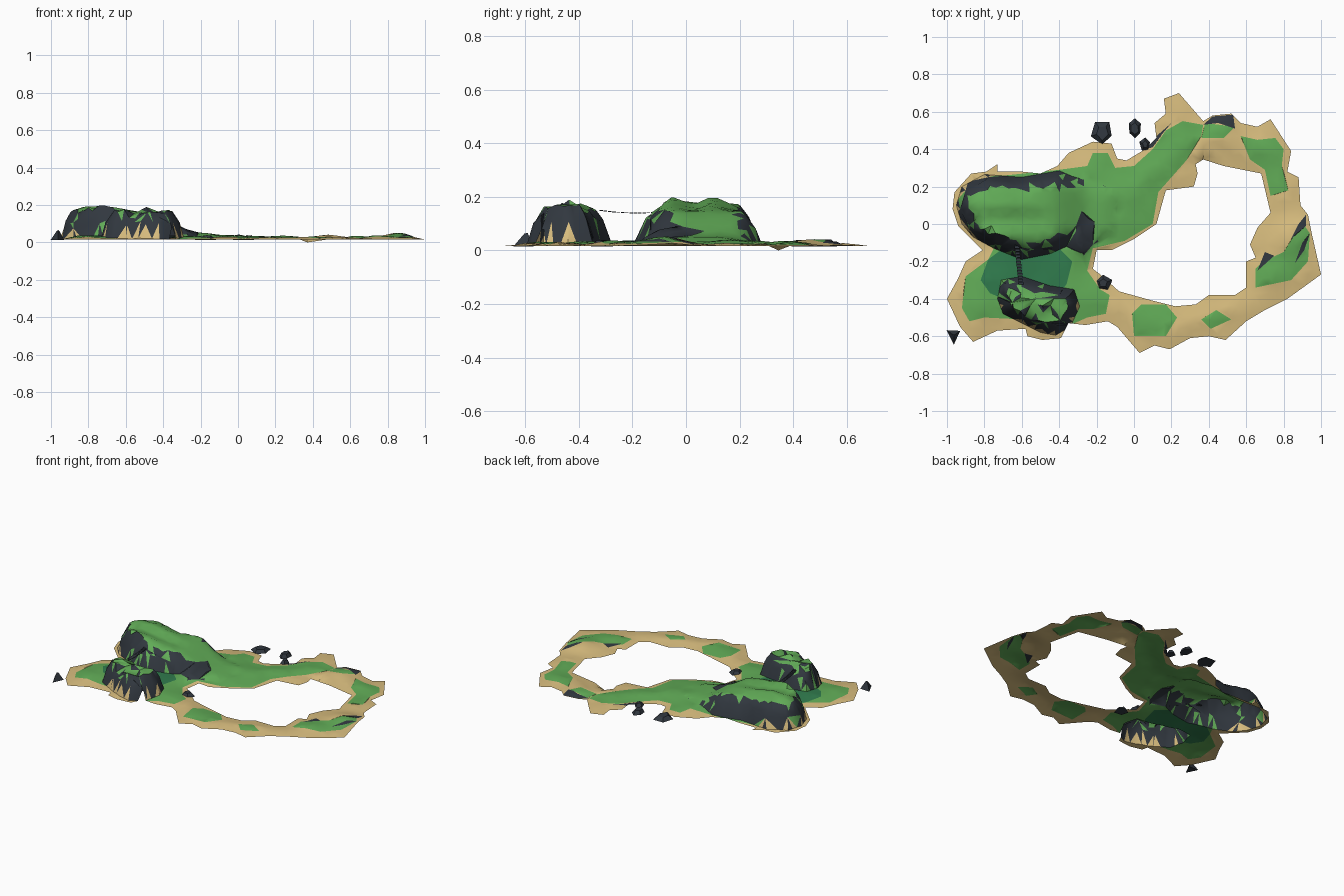
import bpy, bmesh, math, random
from mathutils import Vector, noise
from mathutils.geometry import delaunay_2d_cdt

if "Cube" in bpy.data.objects:
    bpy.data.objects.remove(bpy.data.objects["Cube"])
random.seed(4)


def material(name, rgb):
    m = bpy.data.materials.new(name)
    m.diffuse_color = (*rgb, 1)
    m.use_nodes = True
    m.node_tree.nodes["Principled BSDF"].inputs["Base Color"].default_value = m.diffuse_color
    return m


SAND, GRASS, ROCK, MOSS = range(4)
MATS = [material("sand", (.69, .51, .21)), material("grass", (.12, .41, .095)),
        material("dark_rock", (.031, .039, .05)), material("deep_green", (.03, .2, .075))]

# Shoreline and lagoon outlines
SHORE = [(1, -.27), (.95, -.05), (.93, .05), (.89, .1), (.88, .25), (.82, .28), (.84, .39), (.73, .56),
         (.66, .52), (.57, .54), (.52, .59), (.42, .58), (.37, .55), (.24, .7), (.16, .67), (.17, .59),
         (.11, .54), (.12, .46), (.06, .4), (-.04, .34), (-.09, .35), (-.12, .43), (-.22, .44), (-.35, .38),
         (-.41, .31), (-.5, .27), (-.6, .28), (-.73, .28), (-.73, .32), (-.79, .28), (-.87, .27), (-.96, .17),
         (-.97, .08), (-.94, -.01), (-.88, -.07), (-.81, -.14), (-.9, -.2), (-.94, -.29), (-1, -.4),
         (-.93, -.55), (-.86, -.63), (-.73, -.57), (-.58, -.56), (-.57, -.6), (-.49, -.62), (-.39, -.61),
         (-.35, -.53), (-.26, -.54), (-.14, -.52), (-.09, -.55), (.03, -.69), (.11, -.65), (.19, -.67),
         (.3, -.61), (.4, -.6), (.49, -.62), (.6, -.52), (.7, -.46), (.82, -.4)]
LAGOON = [(-.2, -.14), (-.12, -.14), (0, -.08), (.12, 0), (.17, .18), (.32, .2), (.34, .27), (.33, .32),
          (.37, .345), (.48, .31), (.58, .29), (.68, .27), (.73, .06), (.66, -.02), (.62, -.11), (.65, -.18),
          (.6, -.2), (.6, -.34), (.54, -.38), (.4, -.38), (.33, -.43), (.22, -.44), (.1, -.41), (-.08, -.36),
          (-.18, -.27), (-.22, -.24)]
# Hill footprints
NORTH_HILL = [(-.95, .1), (-.92, 0), (-.86, -.07), (-.75, -.13), (-.6, -.19), (-.45, -.16), (-.36, -.12),
              (-.27, -.17), (-.22, -.11), (-.1, -.05), (-.08, .18), (-.33, .255), (-.4, .285), (-.6, .25),
              (-.8, .265), (-.92, .2)]
SOUTH_HILL = [(-.73, -.4), (-.71, -.3), (-.6, -.28), (-.45, -.33), (-.32, -.35), (-.29, -.44), (-.34, -.55),
              (-.42, -.595), (-.5, -.58), (-.6, -.53), (-.7, -.48)]
# Colour patches
GREENS = [[(.37, .53), (.36, .47), (.28, .34), (.13, .17), (.1, 0), (-.05, -.09), (-.22, -.13), (-.25, -.25),
           (-.18, -.35), (-.13, -.38), (-.15, -.48), (-.25, -.5), (-.34, -.54), (-.6, -.51), (-.8, -.5),
           (-.88, -.52), (-.92, -.45), (-.9, -.28), (-.78, -.19), (-.74, -.11), (-.88, -.03), (-.93, .08),
           (-.9, .18), (-.78, .25), (-.4, .29), (-.25, .31), (-.22, .38), (-.14, .38), (-.1, .3), (0, .31),
           (.1, .4), (.17, .5), (.26, .55)],
          [(.38, .54), (.36, .46), (.48, .46), (.54, .52)],
          [(.57, .47), (.66, .45), (.755, .46), (.8, .4), (.79, .31), (.825, .18), (.73, .15), (.7, .29), (.62, .345)],
          [(.65, -.34), (.65, -.24), (.69, -.2), (.8, -.15), (.9, .01), (.94, -.05), (.93, -.2), (.84, -.3)],
          [(-.01, -.48), (.04, -.43), (.17, -.43), (.23, -.5), (.17, -.6), (0, -.6)],
          [(.36, -.51), (.44, -.46), (.52, -.51), (.41, -.56)]]
POOL = [(-.78, -.19), (-.82, -.3), (-.77, -.37), (-.65, -.42), (-.4, -.38), (-.36, -.32), (-.33, -.2), (-.4, -.13),
        (-.7, -.13)]
OUTCROPS = [[(.37, .53), (.45, .54), (.54, .51), (.53, .585), (.42, .575)],
            [(.06, .4), (.1, .41), (.15, .48), (.2, .54), (.12, .47)],
            [(.84, -.08), (.92, -.01), (.92, .05), (.88, .0)], [(.86, -.21), (.91, -.14), (.94, -.05), (.9, -.1)],
            [(.66, -.25), (.7, -.15), (.75, -.17)],
            [(-.36, -.12), (-.27, -.16), (-.22, -.11), (-.21, .01), (-.28, .07), (-.31, -.01)]]


def inside(p, poly):
    hit = False
    for (ax, ay), (bx, by) in zip(poly, poly[1:] + poly[:1]):
        if (ay > p[1]) != (by > p[1]) and p[0] < (bx - ax) * (p[1] - ay) / (by - ay) + ax:
            hit = not hit
    return hit


def edge_distance(p, poly):
    best = 9
    for (ax, ay), (bx, by) in zip(poly, poly[1:] + poly[:1]):
        dx, dy = bx - ax, by - ay
        t = max(0, min(1, ((p[0] - ax) * dx + (p[1] - ay) * dy) / (dx * dx + dy * dy)))
        best = min(best, math.hypot(ax + t * dx - p[0], ay + t * dy - p[1]))
    return best


def ramp(x, stops):
    for (a, u), (b, v) in zip(stops, stops[1:]):
        if x <= b:
            return u + (v - u) * max(0, (x - a) / (b - a))
    return stops[-1][1]


def height(p):
    """Low beach rising inland, with two cliff-sided hills."""
    shore = min(edge_distance(p, SHORE), edge_distance(p, LAGOON))
    bump = noise.noise(Vector((p[0] * 9, p[1] * 9, 2)))
    z = .016 + min(1, shore / .13) * (.018 + .009 * bump)
    z += .025 * math.exp(-((p[0] - .88) ** 2 + (p[1] + .07) ** 2) / .006)
    z += .014 * math.exp(-((p[0] - .47) ** 2 + (p[1] - .54) ** 2) / .006)
    z += .02 * math.exp(-((p[0] + .27) ** 2 + (p[1] + .1) ** 2) / .004)
    if math.hypot(p[0] - .37, p[1] - .345) < .01:
        z = 0
    for hill in (NORTH_HILL, SOUTH_HILL):
        if inside(p, hill):
            d = edge_distance(p, hill)
            if hill is NORTH_HILL:
                top = ramp(p[0], [(-.95, .17), (-.85, .182), (-.72, .187), (-.6, .165), (-.42, .145),
                                  (-.35, .11), (-.25, .056), (-.1, .045)])
                top += .012 * math.cos((p[1] - .1) * 42) * min(1, max(0, (-.4 - p[0]) * 5))
            else:
                ragged = noise.noise(Vector((p[0] * 22, p[1] * 22, 5)))
                top = .152 + .025 * ragged + .018 * math.exp(-(p[1] + .43) ** 2 / .004)
            t = min(1, max(0, d / (.07 if hill is NORTH_HILL else .055))) ** .6
            z += (max(top, z) - z) * t
    return z


# Gather points and constraint edges for the triangulated ground
points, edges = [], []


def densify(poly, step):
    out = []
    for (ax, ay), (bx, by) in zip(poly, poly[1:] + poly[:1]):
        n = max(1, round(math.hypot(bx - ax, by - ay) / step))
        out += [(ax + (bx - ax) * i / n, ay + (by - ay) * i / n) for i in range(n)]
    return out


def add_loop(poly, step):
    ring = densify(poly, step)
    s = len(points)
    points.extend(ring)
    edges.extend((s + i, s + (i + 1) % len(ring)) for i in range(len(ring)))


for poly in [SHORE, LAGOON]:
    add_loop(poly, 9)
for poly in GREENS + OUTCROPS + [POOL]:
    add_loop(poly, .12)
for hill in (NORTH_HILL, SOUTH_HILL):
    add_loop(hill, .034)
    ring = densify(hill, .035)
    for inset in ((.035, .072) if hill is NORTH_HILL else (.025, .055)):          # ragged cliff rings
        for i, p in enumerate(ring):
            a, b = Vector(ring[i - 1]), Vector(ring[(i + 1) % len(ring)])
            t = (b - a).normalized()
            k = inset * random.uniform(.7, 1.2)
            q = [(p[0] + s * t.y * k, p[1] - s * t.x * k) for s in (1, -1)]
            q = q[0] if inside(q[0], hill) else q[1]
            if inside(q, hill):
                points.append(q)
for i in range(-25, 26):
    for j in range(-18, 19):
        p = (i * .04 + random.uniform(-.012, .012), j * .04 + random.uniform(-.012, .012))
        in_cliff = any(inside(p, h) and edge_distance(p, h) < .08 and p[0] < -.2 for h in (NORTH_HILL, SOUTH_HILL))
        if inside(p, SHORE) and not inside(p, LAGOON) and not in_cliff:
            points.append(p)
verts, _, tris, *_ = delaunay_2d_cdt([Vector(p) for p in points], edges, [], 0, 1e-4)


def make_object(name, bm, mats, smooth=0):
    me = bpy.data.meshes.new(name)
    bm.to_mesh(me)
    bm.free()
    for m in mats:
        me.materials.append(m)
    ob = bpy.data.objects.new(name, me)
    bpy.context.collection.objects.link(ob)
    if smooth:
        bpy.context.view_layer.objects.active = ob
        ob.select_set(True)
        bpy.ops.object.shade_smooth_by_angle(angle=math.radians(smooth))
        ob.select_set(False)


# Island ground: colour by patch, cliffs by slope
bm = bmesh.new()
bv = [bm.verts.new((v.x, v.y, height(v))) for v in verts]
for tri in tris:
    c = sum((verts[i] for i in tri), Vector((0, 0))) / 3
    if not inside(c, SHORE) or inside(c, LAGOON):
        continue
    f = bm.faces.new([bv[i] for i in tri])
    f.normal_update()
    if f.normal.z < 0:
        f.normal_flip()
    on_hill = inside(c, NORTH_HILL) or inside(c, SOUTH_HILL)
    f.material_index = GRASS if any(inside(c, g) for g in GREENS) else SAND
    if inside(c, POOL) and not on_hill:
        f.material_index = MOSS
    if any(inside(c, o) for o in OUTCROPS):
        f.material_index = ROCK
    if on_hill and f.normal.z < .8:
        feet = sum(v.co.z < .05 for v in f.verts)
        spike = feet == 2 and (c.y < -.42 or c.x < -.75) and random.random() < .7
        f.material_index = SAND if spike else GRASS if random.random() < .1 else ROCK
bmesh.ops.delete(bm, geom=[v for v in bm.verts if not v.link_faces], context='VERTS')
make_object("island_ground", bm, MATS, 40)


# Loose sea rocks
def sea_rock(name, x, y, rx, ry, h, sides, top):
    bm = bmesh.new()
    bmesh.ops.create_cone(bm, cap_ends=True, segments=sides, radius1=1, radius2=top, depth=1)
    for v in bm.verts:
        j = random.uniform(.85, 1.15)
        v.co = (x + v.co.x * rx * j, y + v.co.y * ry * j, .014 + (v.co.z + .5) * h * random.uniform(.7, 1))
    make_object(name, bm, [MATS[ROCK]])


sea_rock("sea_rock_north_west", -.17, .49, -.06, -.065, .025, 5, .6)
sea_rock("sea_rock_north", .005, .51, .035, .05, .03, 6, .6)
sea_rock("sea_rock_shore", .06, .425, .03, .04, .028, 5, .5)
sea_rock("sea_rock_south_west", -.963, -.595, -.045, -.055, .06, 3, .15)
sea_rock("lagoon_rock", -.165, -.315, .045, .045, .025, 5, .5)

# Plank bridge between the hills
bm = bmesh.new()
start, end, n = Vector((-.628, -.1, .142)), Vector((-.604, -.325, .15)), 14
for i in range(n):
    t = (i + .5) / n
    p = start.lerp(end, t) - Vector((0, 0, .006 * math.sin(math.pi * t)))
    r = bmesh.ops.create_cube(bm, size=1)
    bmesh.ops.scale(bm, vec=(.026, .0135, .003), verts=r["verts"])
    bmesh.ops.translate(bm, vec=p, verts=r["verts"])
make_object("bridge_planks", bm, [MATS[ROCK]])
